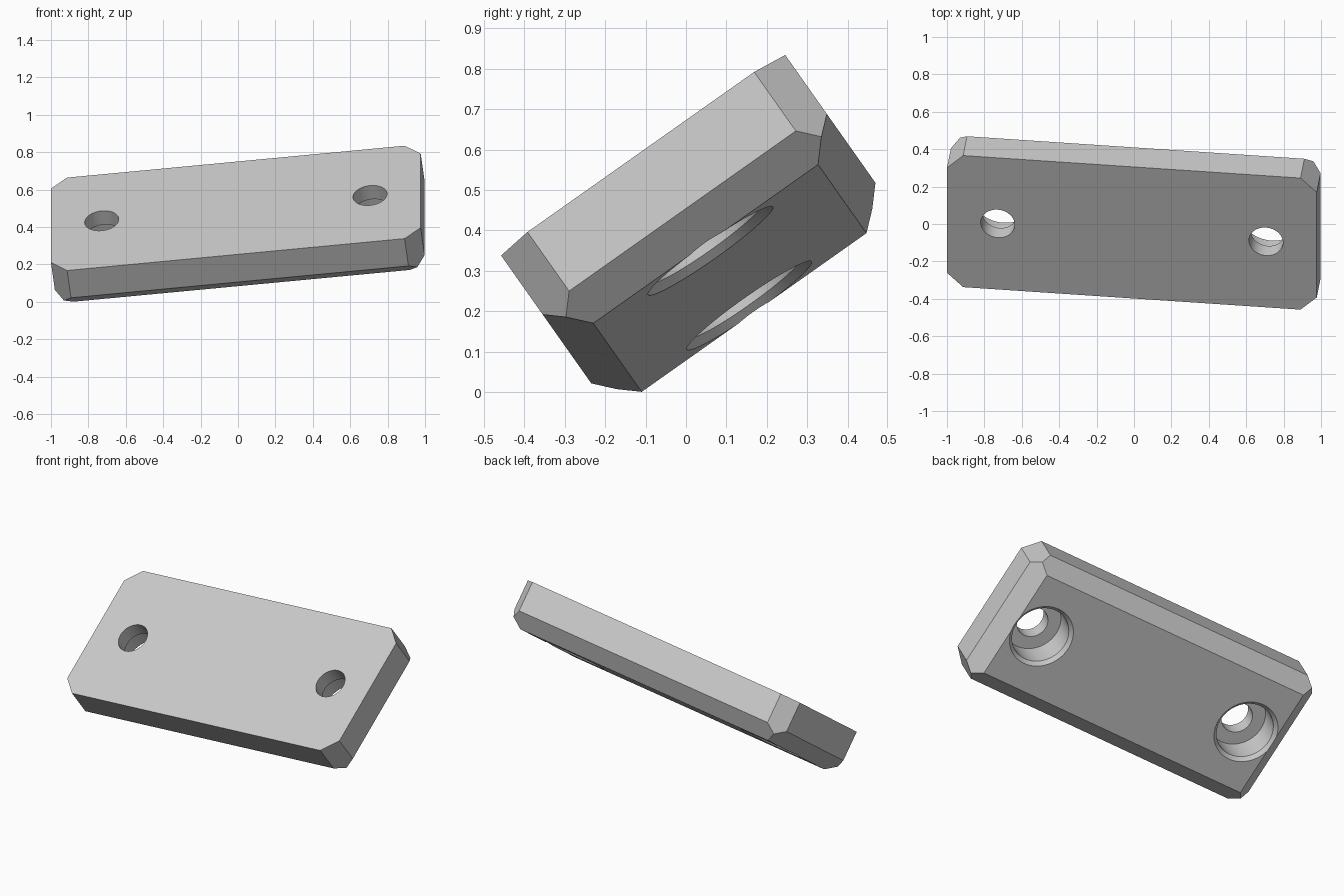
import bpy
import bmesh
import math
from mathutils import Matrix, Vector

old = bpy.data.objects.get("Cube")
if old:
    bpy.data.objects.remove(old, do_unlink=True)

HALF_LENGTH, HALF_WIDTH, THICKNESS = 0.995, 0.4305, 0.27
CHAMFER, CORNER = 0.09, 0.087
HOLE_X, HOLE_R, BORE_R, RIM_R = 0.722, 0.0915, 0.168, 0.189
SHOULDER = -0.09

grey = bpy.data.materials.new("plain_grey")
grey.use_nodes = True
colour = (0.6, 0.6, 0.6, 1)
grey.diffuse_color = colour
grey.node_tree.nodes["Principled BSDF"].inputs["Base Color"].default_value = colour


def make_object(name, bm):
    bmesh.ops.recalc_face_normals(bm, faces=bm.faces)
    mesh = bpy.data.meshes.new(name)
    bm.to_mesh(mesh)
    bm.free()
    mesh.materials.append(grey)
    obj = bpy.data.objects.new(name, mesh)
    bpy.context.collection.objects.link(obj)
    return obj


def slice_off(bm, point, normal):
    """Cut away everything beyond a plane and close the cut."""
    geom = bm.verts[:] + bm.edges[:] + bm.faces[:]
    cut = bmesh.ops.bisect_plane(bm, geom=geom, plane_co=point, plane_no=normal,
                                 clear_outer=True)["geom_cut"]
    edges = [e for e in cut if isinstance(e, bmesh.types.BMEdge)]
    bmesh.ops.contextual_create(bm, geom=edges)


# Plate block, with its top face at local z = 0
bm = bmesh.new()
bmesh.ops.create_cube(bm, size=1)
bmesh.ops.scale(bm, vec=(2 * HALF_LENGTH, 2 * HALF_WIDTH, THICKNESS), verts=bm.verts)
bmesh.ops.translate(bm, vec=(0, 0, -THICKNESS / 2), verts=bm.verts)

# Clipped upright corners, then chamfers round the underside
for sx in (-1, 1):
    for sy in (-1, 1):
        slice_off(bm, (sx * (HALF_LENGTH - CORNER), sy * HALF_WIDTH, 0), (sx, sy, 0))
for s in (-1, 1):
    slice_off(bm, (s * HALF_LENGTH, 0, CHAMFER - THICKNESS), (s, 0, -1))
    slice_off(bm, (0, s * HALF_WIDTH, CHAMFER - THICKNESS), (0, s, -1))
plate = make_object("mounting_plate", bm)

# Stepped screw holes: narrow above, wide below, with a bevelled rim
flare = RIM_R - BORE_R
profile = [(0, 0.1), (HOLE_R, 0.1), (HOLE_R, SHOULDER), (BORE_R, SHOULDER),
           (BORE_R, flare - THICKNESS), (RIM_R, -THICKNESS),
           (RIM_R, -THICKNESS - 0.1), (0, -THICKNESS - 0.1)]
for side, sx in (("right", -1), ("left", 1)):
    bm = bmesh.new()
    verts = [bm.verts.new((r, 0, z)) for r, z in profile]
    edges = [bm.edges.new(pair) for pair in zip(verts, verts[1:])]
    bmesh.ops.spin(bm, geom=verts + edges, cent=(0, 0, 0), axis=(0, 0, 1),
                   angle=math.tau, steps=64)
    bmesh.ops.remove_doubles(bm, verts=bm.verts, dist=0.0001)
    bmesh.ops.translate(bm, vec=(sx * HOLE_X, 0, 0), verts=bm.verts)
    cutter = make_object(side + "_hole_cutter", bm)
    cutter.hide_render = True

    bpy.context.view_layer.objects.active = plate
    cut = plate.modifiers.new(side + "_hole", "BOOLEAN")
    cut.operation = "DIFFERENCE"
    cut.solver = "EXACT"
    cut.object = cutter
    bpy.ops.object.modifier_apply(modifier=cut.name)
    bpy.data.objects.remove(cutter, do_unlink=True)

# Tilt the plate into place
along = Vector((1.8, -0.12, 0.17)).normalized()
across = Vector((0, 0.17, 0.12)).normalized()
up = along.cross(across)
turn = Matrix((along, across, up)).transposed().to_4x4()
plate.matrix_world = Matrix.Translation((-0.0115, -0.046, 0.501)) @ turn

bpy.ops.object.select_all(action="DESELECT")
plate.select_set(True)
bpy.context.view_layer.objects.active = plate
bpy.ops.object.shade_smooth_by_angle(angle=math.radians(30))
